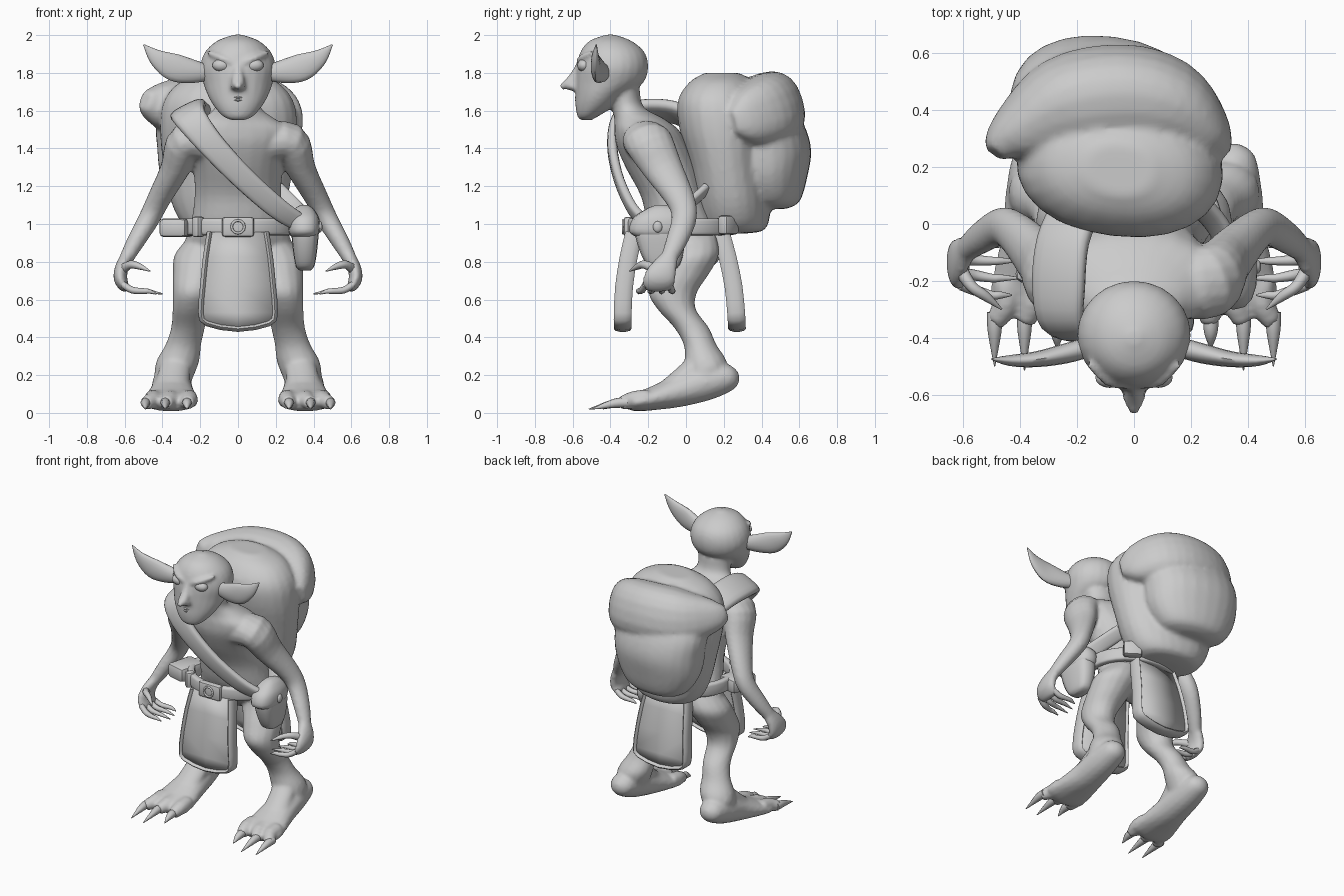
import bpy, bmesh, math
from mathutils import Vector

X, Y, Z = Vector((1, 0, 0)), Vector((0, 1, 0)), Vector((0, 0, 1))

def finish(name, bm, mirror=False, angle=50):
    bmesh.ops.recalc_face_normals(bm, faces=bm.faces)
    me = bpy.data.meshes.new(name)
    bm.to_mesh(me)
    bm.free()
    me.polygons.foreach_set("use_smooth", [True] * len(me.polygons))
    me.set_sharp_from_angle(angle=math.radians(angle))
    ob = bpy.data.objects.new(name, me)
    bpy.context.collection.objects.link(ob)
    if mirror:
        ob.modifiers.new("mirror", 'MIRROR').use_mirror_merge = False
    return ob

def resample(pts, steps, closed):
    """Catmull-Rom through (x, y, z, ru, rv) tuples."""
    n, out = len(pts), []
    get = (lambda i: pts[i % n]) if closed else (lambda i: pts[min(max(i, 0), n - 1)])
    for i in range(n if closed else n - 1):
        for k in range(steps):
            t = k / steps
            out.append([0.5 * (2 * b + (c - a) * t + (2 * a - 5 * b + 4 * c - d) * t * t
                               + (3 * b - a - 3 * c + d) * t ** 3)
                        for a, b, c, d in zip(get(i - 1), get(i), get(i + 1), get(i + 2))])
    return out if closed else out + [list(pts[-1])]

def tube(name, pts, ref=X, normal=None, mirror=False, sides=16, steps=4, power=2, closed=False):
    """Loft of (super)elliptical sections; ru lies along ref, rv across it."""
    rows, bm, rings = resample(pts, steps, closed), bmesh.new(), []
    n = len(rows)
    for i, r in enumerate(rows):
        a = rows[i - 1] if closed or i else r
        b = rows[(i + 1) % n] if closed else rows[min(i + 1, n - 1)]
        t = normal or (Vector(b[:3]) - Vector(a[:3])).normalized()
        u = (ref - t * ref.dot(t)).normalized()
        v = t.cross(u)
        ring = []
        for k in range(sides):
            w = 2 * math.pi * k / sides
            c, s = (math.copysign(abs(f) ** (2 / power), f) for f in (math.cos(w), math.sin(w)))
            ring.append(bm.verts.new(Vector(r[:3]) + u * c * max(r[3], .002) + v * s * max(r[4], .002)))
        rings.append(ring)
    for i in range(n if closed else n - 1):
        a, b = rings[i], rings[(i + 1) % n]
        for k in range(sides):
            j = (k + 1) % sides
            bm.faces.new((a[k], a[j], b[j], b[k]))
    if not closed:
        bm.faces.new(rings[0])
        bm.faces.new(rings[-1])
    return finish(name, bm, mirror)

def stack(name, rows, x=0, **kw):
    """Horizontal sections on the given x: rows of (y, z, rx, ry)."""
    return tube(name, [(x, y, z, a, b) for y, z, a, b in rows], normal=Z, **kw)

def blob(name, loc, size, mirror=False):
    bm = bmesh.new()
    bmesh.ops.create_uvsphere(bm, u_segments=16, v_segments=10, radius=1)
    for v in bm.verts:
        v.co = Vector(loc) + Vector([a * b for a, b in zip(v.co, size)])
    return finish(name, bm, mirror)

def box(name, loc, size, turn=0, bevel=.015):
    bm = bmesh.new()
    bmesh.ops.create_cube(bm, size=1)
    bmesh.ops.scale(bm, vec=size, verts=bm.verts)
    bmesh.ops.bevel(bm, geom=bm.edges[:], offset=bevel, segments=2, affect='EDGES', profile=.5)
    ob = finish(name, bm, angle=30)
    ob.location, ob.rotation_euler.z = loc, turn

def fuse(name, obs, voxel, smooth):
    """Join overlapping parts into one continuous skin."""
    bpy.ops.object.select_all(action='DESELECT')
    for ob in obs:
        ob.select_set(True)
    bpy.context.view_layer.objects.active = obs[0]
    bpy.ops.object.convert(target='MESH')
    bpy.ops.object.join()
    obs[0].name = name
    m = obs[0].modifiers.new("skin", 'REMESH')
    m.mode, m.voxel_size, m.use_smooth_shade = 'VOXEL', voxel, True
    obs[0].modifiers.new("soften", 'SMOOTH').iterations = smooth

# Head, neck and torso
body = [stack("head", [(-.53, 1.55, .035, .03), (-.52, 1.57, .08, .055), (-.485, 1.62, .125, .1),
                       (-.45, 1.68, .16, .135), (-.405, 1.75, .185, .18), (-.39, 1.83, .2, .19),
                       (-.39, 1.91, .175, .17), (-.4, 1.97, .11, .11), (-.4, 2.003, .02, .02)], sides=24),
        stack("torso", [(.06, .77, .1, .08), (.04, .86, .28, .16), (-.02, 1.0, .25, .18), (-.07, 1.15, .23, .17),
                        (-.13, 1.3, .24, .19), (-.18, 1.42, .285, .19), (-.21, 1.5, .285, .17),
                        (-.25, 1.56, .19, .13), (-.31, 1.62, .12, .085), (-.33, 1.72, .12, .085)], sides=24)]

# Face
blob("eye", (.086, -.54, 1.84), (.05, .036, .034), True)
body += [tube("brow", [(.02, -.568, 1.85, .014, .014), (.09, -.55, 1.88, .018, .022), (.16, -.49, 1.91, .01, .014)],
              ref=Z, mirror=True, sides=8),
         tube("nose", [(0, -.56, 1.86, .024, .014), (0, -.58, 1.8, .028, .026), (0, -.615, 1.75, .036, .028),
                       (0, -.655, 1.728, .02, .018), (0, -.668, 1.722, .008, .008)], sides=12),
         blob("nose_base", (0, -.6, 1.73), (.042, .045, .024))]
for z in (1.655, 1.67):
    tube("lip", [(-.08, -.542, 1.668, .003, .003), (0, -.577, z, .009, .012), (.08, -.542, 1.668, .003, .003)],
         ref=Z, sides=8)
tube("ear", [(.15, -.43, 1.8, .04, .035), (.24, -.455, 1.808, .062, .035), (.34, -.475, 1.83, .072, .028),
             (.43, -.48, 1.88, .045, .02), (.5, -.475, 1.95, .003, .003)], ref=Z, mirror=True)

# Arms, hands and fingers
body += [tube("arm", [(.14, -.21, 1.42, .12, .1), (.27, -.2, 1.435, .13, .105), (.335, -.12, 1.29, .105, .077),
                      (.42, -.03, 1.13, .077, .062), (.47, -.01, 1.03, .067, .057), (.54, -.05, .91, .057, .048),
                      (.59, -.09, .82, .044, .038)], ref=Y, mirror=True),
         tube("hand", [(.58, -.08, .84, .04, .036), (.615, -.115, .77, .07, .036), (.622, -.14, .71, .085, .036),
                       (.6, -.15, .665, .08, .027), (.58, -.15, .65, .05, .01)], ref=Y, mirror=True)]
for y, dy, x in ((-.215, -.035, .43), (-.17, -.02, .4), (-.125, -.005, .41), (-.085, .015, .44)):
    tube("finger", [(.61, y, .68, .018, .018), (.56, y + dy / 2, .65, .019, .018), (.5, y + dy, .645, .015, .015),
                    (.47, y + dy, .643, .013, .012), (x, y + dy, .63, .003, .003)], ref=Y, mirror=True, sides=8)
tube("thumb", [(.61, -.16, .76, .028, .025), (.57, -.22, .785, .022, .02), (.52, -.255, .775, .017, .017),
               (.465, -.3, .75, .003, .003)], ref=Z, mirror=True, sides=8)

# Legs, feet, toes and claws
body += [tube("leg", [(.15, .04, .94, .1, .12), (.19, .03, .84, .145, .145), (.215, -.02, .74, .13, .145),
                      (.235, -.07, .64, .11, .13), (.25, -.05, .55, .097, .102), (.265, .03, .45, .09, .092),
                      (.29, .075, .36, .095, .087), (.32, .105, .27, .114, .112), (.345, .1, .17, .1, .11)],
              mirror=True, normal=Z),
         tube("foot", [(.35, .28, .2, .02, .02), (.35, .24, .19, .075, .067), (.35, .12, .165, .1, .095),
                       (.35, -.04, .115, .115, .085), (.355, -.18, .075, .14, .062), (.36, -.27, .055, .145, .048),
                       (.36, -.31, .045, .1, .028)], mirror=True),
         tube("instep", [(.315, .1, .3, .08, .06), (.34, .0, .2, .085, .06), (.35, -.12, .11, .09, .05)], mirror=True),
         blob("ankle_bump", (.395, .12, .235), (.045, .065, .06), True)]
for x0, x1, end in ((.26, .27, -.44), (.36, .385, -.515), (.45, .49, -.5)):
    body.append(tube("toe", [(x0, -.2, .085, .045, .042), (x0, -.28, .07, .047, .046), (x1, -.345, .05, .036, .036)],
                     mirror=True, sides=10))
    tube("toe_claw", [(x1, -.31, .055, .027, .027), (x1, -.38, .05, .024, .024), (x1, end, .02, .002, .002)],
         mirror=True, sides=8)
fuse("body", body, .0125, 4)

# Front and rear cloth panels with a raised rim
def flap(name, y_top, y_bottom, bow):
    def depth(z):
        t = (.95 - z) / .51
        return y_top + (y_bottom - y_top) * t + bow * math.sin(math.pi * t)
    half = ((.15, .95), (.17, .82), (.185, .67), (.195, .53), (.165, .475))
    bm = bmesh.new()
    rows = [[bm.verts.new((s * w, depth(z), z - (.03 * (1 - abs(s)) if z < .5 else 0))) for s in (-1, 0, 1)]
            for w, z in half]
    for a, b in zip(rows, rows[1:]):
        for k in (0, 1):
            bm.faces.new((a[k], a[k + 1], b[k + 1], b[k]))
    mod = finish(name, bm).modifiers.new("thickness", 'SOLIDIFY')
    mod.thickness, mod.offset = .06, 0
    edge = [(-w, z) for w, z in half] + [(0, .445)] + [(w, z) for w, z in reversed(half)]
    tube(name + "_rim", [(x, depth(z), z, .047, .017) for x, z in edge], ref=Y, steps=2, sides=10)

flap("front_cloth", -.275, -.335, -.02)
flap("rear_cloth", .185, .27, .02)

# Belt with buckle, keepers and hip pouch
tube("belt", [(.295 * math.cos(a), -.03 + .265 * math.sin(a), .985, .045, .024)
              for a in (i * math.pi / 8 for i in range(16))], ref=Z, steps=2, closed=True, power=4)
box("buckle", (0, -.305, .985), (.17, .05, .105))
tube("buckle_ring", [(.034 * math.cos(a), -.333, .985 + .034 * math.sin(a), .007, .007)
                     for a in (i * math.pi / 6 for i in range(12))], ref=Y, steps=1, sides=8, closed=True)
box("belt_keeper", (-.21, -.24, .985), (.05, .06, .11), -.7)
box("belt_pouch", (-.325, -.12, .98), (.15, .2, .1), -.25, .025)
box("rear_keeper", (.2, .225, .995), (.12, .06, .1), -.6)
stack("pouch", [(-.12, .755, .03, .04), (-.12, .78, .05, .085), (-.13, .87, .065, .12), (-.14, .97, .07, .13),
                (-.14, 1.03, .04, .09)], x=.355, power=3)
stack("pouch_flap", [(-.15, .925, .06, .1), (-.15, .96, .083, .15), (-.14, 1.03, .08, .14),
                     (-.13, 1.08, .05, .08), (-.13, 1.1, .02, .03)], x=.35, power=2.5)
blob("pouch_button", (.432, -.15, .985), (.015, .025, .03))

# Shoulder strap across the chest into the pack, and its return to the hip
tube("strap", [(.32, -.22, 1.01, .05, .025), (.2, -.29, 1.09, .058, .025), (.02, -.36, 1.25, .062, .025),
               (-.15, -.39, 1.43, .07, .028), (-.25, -.35, 1.56, .085, .032), (-.265, -.22, 1.6, .1, .035),
               (-.25, -.06, 1.59, .1, .035), (-.2, .06, 1.53, .1, .035)], ref=Vector((1, 0, .5)), power=3)
tube("strap_return", [(.34, -.1, 1.03, .05, .022), (.29, .0, 1.09, .05, .022), (.2, .1, 1.18, .05, .022)],
     ref=Vector((.3, .5, .8)), power=3)

# Backpack: tall front sack, rear bulge and a draped top roll
rolled = Vector((1, -.12, 0))
fuse("backpack", [
    tube("sack", [(-.05, .25, .95, .1, .07), (-.05, .26, .975, .22, .16), (-.05, .255, 1.1, .3, .19),
                  (-.05, .23, 1.3, .345, .2), (-.05, .2, 1.5, .365, .23), (-.05, .185, 1.65, .345, .225),
                  (-.05, .19, 1.75, .26, .17), (-.05, .19, 1.8, .12, .09)],
         normal=Z, ref=rolled, sides=24, power=2.2),
    tube("rear", [(-.1, .46, 1.08, .12, .07), (-.1, .46, 1.12, .23, .14), (-.1, .44, 1.25, .31, .2),
                  (-.1, .435, 1.4, .33, .225), (-.1, .4, 1.55, .33, .21), (-.1, .36, 1.7, .23, .14)],
         normal=Z, ref=rolled, sides=24, power=2.15),
    tube("roll", [(-.49, .25, 1.655, .05, .04), (-.43, .31, 1.635, .11, .09), (-.25, .41, 1.61, .185, .17),
                  (-.04, .45, 1.61, .195, .175), (.13, .42, 1.595, .185, .15), (.26, .32, 1.56, .14, .09),
                  (.32, .25, 1.54, .06, .03)], ref=Vector((0, -.3, 1)), power=2.4, sides=20)], .016, 3)
